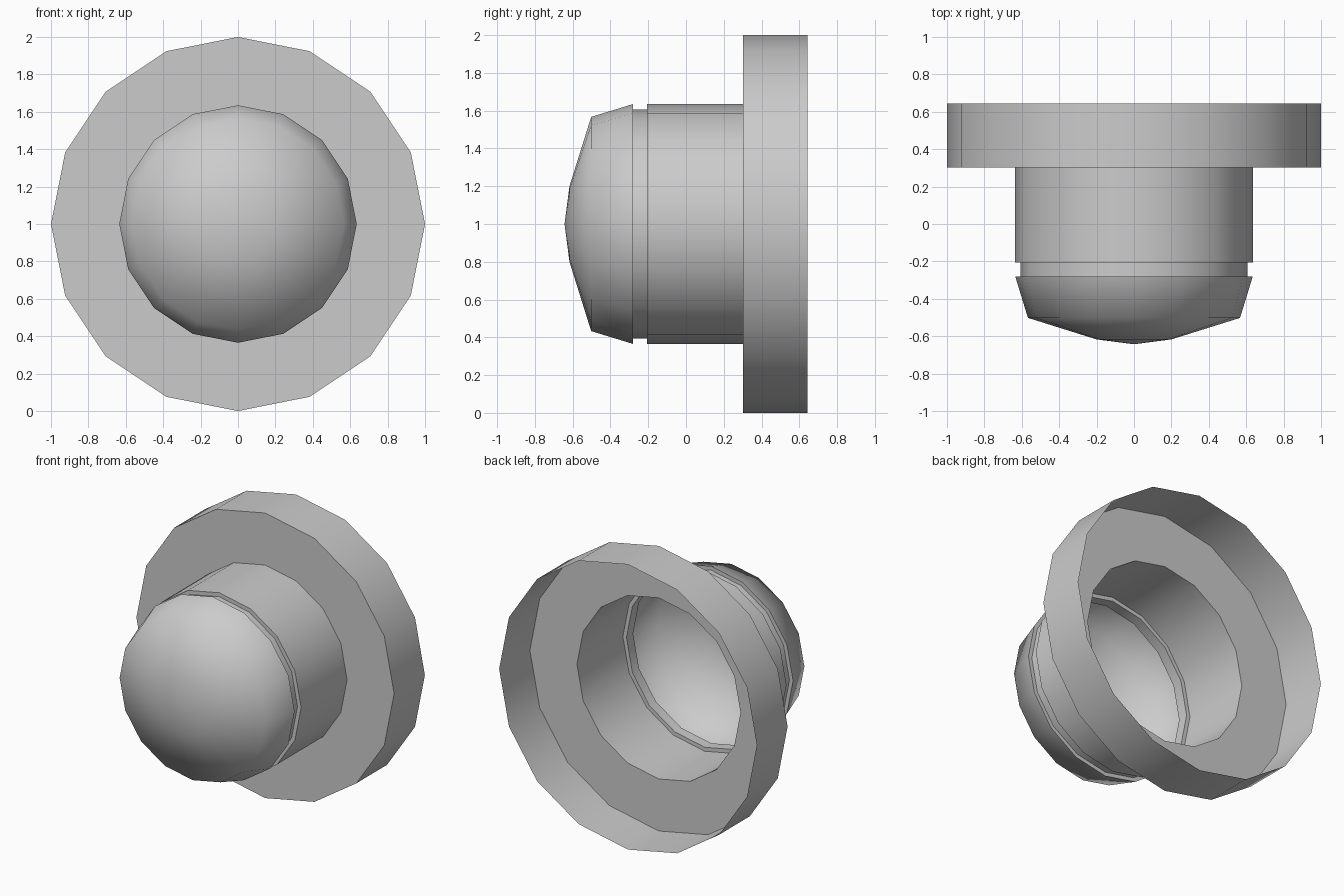
import bpy, bmesh, math

cube = bpy.data.objects.get("Cube")
if cube:
    bpy.data.objects.remove(cube, do_unlink=True)

grey = bpy.data.materials.new("plain grey")
grey.use_nodes = True
colour = (0.6, 0.6, 0.6, 1)
grey.diffuse_color = colour
grey.node_tree.nodes["Principled BSDF"].inputs["Base Color"].default_value = colour

SIDES = 16
BARREL = 0.635
GROOVE = 0.607
SHOULDER = 0.302


def lathe(name, profile):
    """Turn an open (radius, y) profile around the front-to-back axis."""
    bm = bmesh.new()
    verts = [bm.verts.new((r, y, 0)) for r, y in profile]
    edges = [bm.edges.new(pair) for pair in zip(verts, verts[1:])]
    bmesh.ops.spin(bm, geom=verts + edges, cent=(0, 0, 0), axis=(0, 1, 0),
                   angle=math.tau, steps=SIDES, use_merge=False)
    bmesh.ops.remove_doubles(bm, verts=bm.verts, dist=0.0005)
    bmesh.ops.recalc_face_normals(bm, faces=bm.faces)
    # The foremost faces must look forward
    bm.normal_update()
    front = min(bm.faces, key=lambda f: f.calc_center_median().y)
    if front.normal.y > 0:
        bmesh.ops.reverse_faces(bm, faces=bm.faces)
    mesh = bpy.data.meshes.new(name)
    bm.to_mesh(mesh)
    bm.free()
    mesh.materials.append(grey)
    obj = bpy.data.objects.new(name, mesh)
    obj.location.z = 1
    bpy.context.collection.objects.link(obj)
    bpy.ops.object.select_all(action='DESELECT')
    obj.select_set(True)
    bpy.context.view_layer.objects.active = obj
    bpy.ops.object.shade_smooth_by_angle(angle=math.radians(60))


# Thin hollow shell: domed nose, groove and barrel
lathe("domed_barrel", [(0, -0.643), (0.2, -0.617), (0.567, -0.502),
                       (BARREL, -0.28), (GROOVE, -0.28), (GROOVE, -0.207),
                       (BARREL, -0.207), (BARREL, SHOULDER)])

# Flange: front ring and outer rim, open at the back
lathe("flange", [(BARREL, SHOULDER), (1, SHOULDER), (1, 0.643)])
